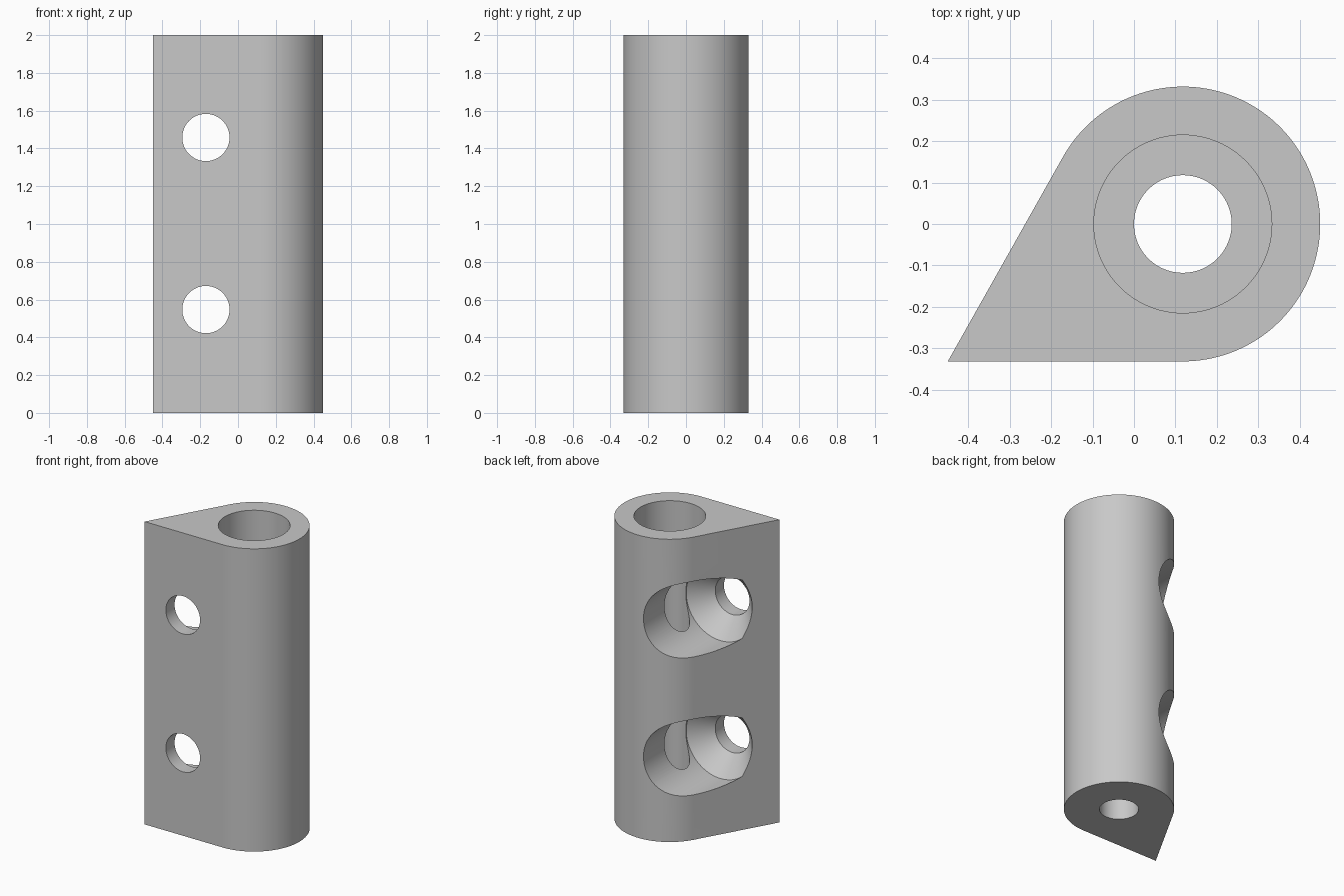
import bpy
import bmesh
from math import cos, sin, pi, radians
from mathutils import Matrix

cube = bpy.data.objects.get("Cube")
if cube:
    bpy.data.objects.remove(cube, do_unlink=True)

HEIGHT = 2.0
BARREL_X, BARREL_R = 0.118, 0.332
CORNER = (-0.45, -0.332)
SCREW_X, SCREW_HEIGHTS = -0.17, (0.547, 1.458)

# Plain grey material
grey = bpy.data.materials.new("plain grey")
grey.use_nodes = True
colour = (0.58, 0.58, 0.58, 1)
grey.diffuse_color = colour
grey.node_tree.nodes["Principled BSDF"].inputs["Base Color"].default_value = colour


def finish(bm, name):
    """Turn a bmesh into a named grey object."""
    bmesh.ops.recalc_face_normals(bm, faces=bm.faces)
    mesh = bpy.data.meshes.new(name)
    bm.to_mesh(mesh)
    bm.free()
    mesh.materials.append(grey)
    obj = bpy.data.objects.new(name, mesh)
    bpy.context.collection.objects.link(obj)
    return obj


def turned(name, profile, matrix, steps=96):
    """Lathe a (radius, length) profile about z, then place it."""
    bm = bmesh.new()
    rings = [[bm.verts.new((r * cos(2 * pi * i / steps), r * sin(2 * pi * i / steps), z))
              for i in range(steps)] for r, z in profile]
    for low, high in zip(rings, rings[1:]):
        for i in range(steps):
            j = (i + 1) % steps
            bm.faces.new((low[i], low[j], high[j], high[i]))
    bm.faces.new(rings[0])
    bm.faces.new(rings[-1])
    bm.transform(matrix)
    return finish(bm, name)


# Teardrop body: round barrel running tangentially into a sharp corner
bm = bmesh.new()
arc_steps = 96
outline = [CORNER]
for i in range(arc_steps + 1):
    a = radians(-90 + 240 * i / arc_steps)
    outline.append((BARREL_X + BARREL_R * cos(a), BARREL_R * sin(a)))
base = bm.faces.new([bm.verts.new((x, y, 0)) for x, y in outline])
top = bmesh.ops.extrude_face_region(bm, geom=[base])["geom"]
bmesh.ops.translate(bm, vec=(0, 0, HEIGHT),
                    verts=[v for v in top if isinstance(v, bmesh.types.BMVert)])
body = finish(bm, "hinge_body")

# Through bore with a wider socket at the top
cutters = [turned("bore_cutter",
                  [(0.118, -0.1), (0.118, 1.74), (0.215, 1.74), (0.215, 2.1)],
                  Matrix.Translation((BARREL_X, 0, 0)))]

# Countersunk screw holes running front to back
for z in SCREW_HEIGHTS:
    place = Matrix.Translation((SCREW_X, 0, z)) @ Matrix.Rotation(-pi / 2, 4, "X")
    cutters.append(turned("screw_cutter",
                          [(0.125, -0.5), (0.125, -0.241), (0.25, -0.117), (0.25, 0.5)],
                          place))

# Cut the holes and discard the cutters
bpy.ops.object.select_all(action="DESELECT")
body.select_set(True)
bpy.context.view_layer.objects.active = body
for cutter in cutters:
    cutter.hide_render = True
    mod = body.modifiers.new("cut", "BOOLEAN")
    mod.operation = "DIFFERENCE"
    mod.solver = "EXACT"
    mod.object = cutter
    bpy.ops.object.modifier_apply(modifier=mod.name)
    bpy.data.objects.remove(cutter, do_unlink=True)

bpy.ops.object.shade_smooth_by_angle(angle=radians(25))
